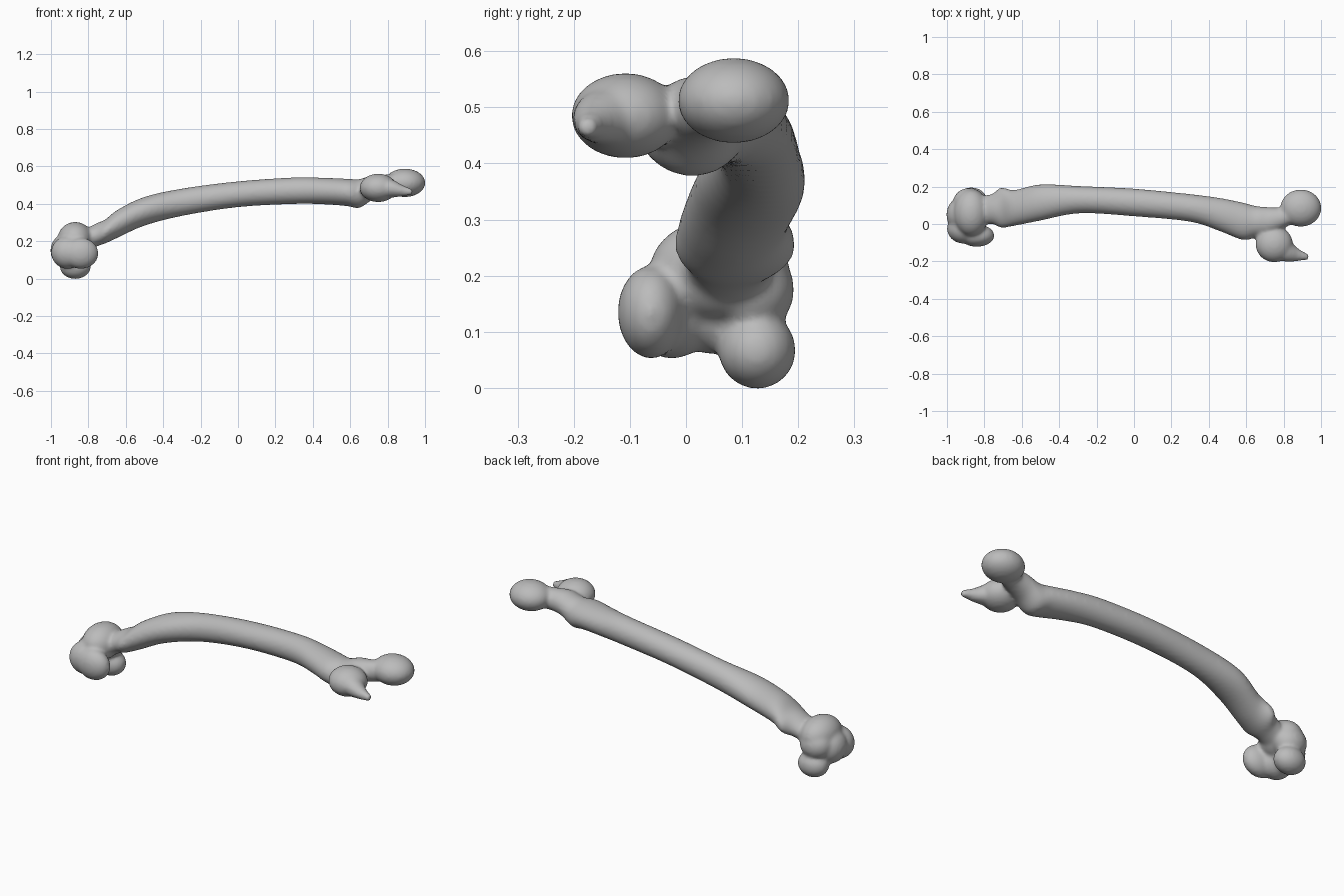
import bpy, bmesh, math
from mathutils import Matrix, Vector

cube = bpy.data.objects.get("Cube")
if cube:
    bpy.data.objects.remove(cube, do_unlink=True)

bm = bmesh.new()
SIDES = 32


def lump(centre, radii):
    """Closed ellipsoid."""
    m = Matrix.Translation(centre) @ Matrix.Diagonal((*radii, 1))
    bmesh.ops.create_uvsphere(bm, u_segments=SIDES, v_segments=20, radius=1, matrix=m)


def spline(a, b, c, d, t):
    return (b * 2 + (c - a) * t + (a * 2 - b * 5 + c * 4 - d) * t * t
            + (b * 3 - a - c * 3 + d) * t ** 3) / 2


def tube(sections, steps=5):
    """Closed loft along x through (x, y, z, y radius, z radius) sections."""
    s = [Vector(v) for v in sections]
    s = [s[0]] + s + [s[-1]]
    path = [spline(*s[i:i + 4], k / steps) for i in range(len(s) - 3) for k in range(steps)]
    path.append(s[-1])
    rings = []
    for x, y, z, ry, rz in path:
        angles = [math.tau * i / SIDES for i in range(SIDES)]
        rings.append([bm.verts.new((x, y + ry * math.cos(a), z + rz * math.sin(a))) for a in angles])
    faces = [bm.faces.new(rings[0]), bm.faces.new(rings[-1])]
    for r, q in zip(rings, rings[1:]):
        for i in range(SIDES):
            j = (i + 1) % SIDES
            faces.append(bm.faces.new((r[i], r[j], q[j], q[i])))
    bmesh.ops.recalc_face_normals(bm, faces=faces)


# Bowed shaft running into the neck
tube([(-.84, .07, .19, .08, .06), (-.76, .08, .232, .08, .062),
      (-.71, .088, .252, .108, .064), (-.64, .086, .295, .096, .075),
      (-.5, .115, .36, .097, .077), (-.29, .13, .41, .073, .073),
      (0, .115, .451, .074, .069), (.3, .086, .47, .074, .071),
      (.46, .05, .468, .089, .071), (.58, .015, .461, .1, .073),
      (.65, .012, .455, .085, .077), (.72, .015, .488, .075, .066),
      (.8, .035, .5, .058, .057), (.88, .08, .51, .06, .06)])

# Ball head
lump((.892, .085, .512), (.11, .1, .076))

# Outer knob with its pointed spur
lump((.75, -.108, .485), (.1, .097, .076))
tube([(.74, -.11, .485, .08, .062), (.82, -.14, .482, .062, .05),
      (.88, -.165, .47, .033, .03), (.935, -.177, .463, .015, .015)])

# Knee end: upper mass, end face and rear side
lump((-.87, .06, .21), (.095, .125, .093))
lump((-.92, .05, .15), (.083, .095, .09))
lump((-.88, .115, .175), (.088, .078, .08))

# Front condyle
lump((-.84, -.062, .135), (.094, .06, .083))
lump((-.91, -.025, .14), (.09, .08, .088))

# Rear condyle
lump((-.87, .127, .067), (.084, .069, .069))

mesh = bpy.data.meshes.new("thigh_bone")
bm.to_mesh(mesh)
bm.free()
bone = bpy.data.objects.new("thigh_bone", mesh)
bpy.context.collection.objects.link(bone)

# Fuse the parts and soften their joins
fuse = bone.modifiers.new("fuse", 'REMESH')
fuse.mode = 'VOXEL'
fuse.voxel_size = .009
fuse.use_smooth_shade = True
soften = bone.modifiers.new("soften", 'SMOOTH')
soften.factor = .5
soften.iterations = 9

grey = bpy.data.materials.new("bone_grey")
grey.use_nodes = True
colour = (.5, .5, .5, 1)
grey.diffuse_color = colour
grey.node_tree.nodes["Principled BSDF"].inputs["Base Color"].default_value = colour
mesh.materials.append(grey)
mesh.shade_smooth()
